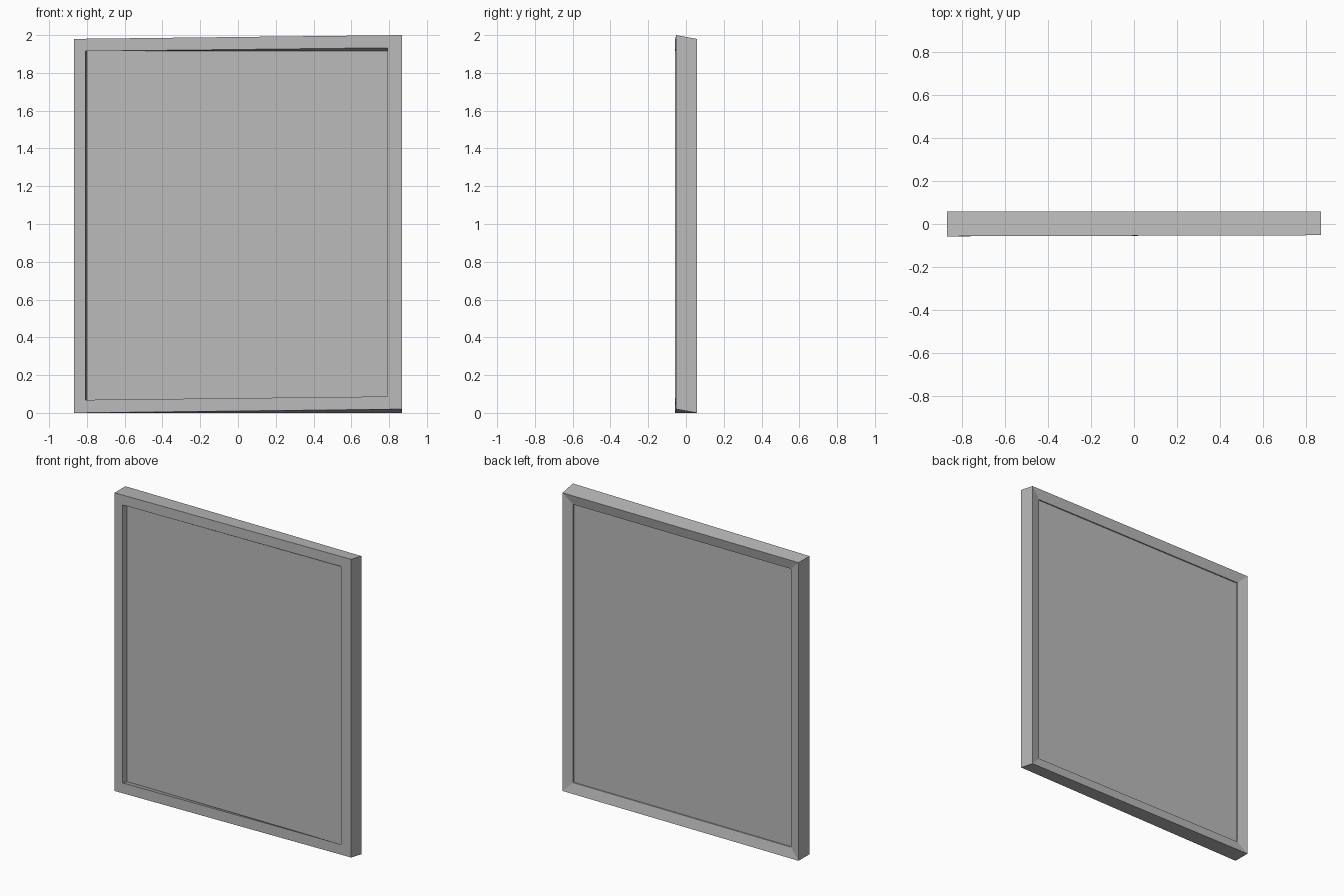
import bpy
import bmesh

cube = bpy.data.objects.get("Cube")
if cube:
    bpy.data.objects.remove(cube, do_unlink=True)

grey = bpy.data.materials.new("plain grey")
grey.use_nodes = True
colour = (0.5, 0.5, 0.5, 1)
grey.diffuse_color = colour
grey.node_tree.nodes["Principled BSDF"].inputs["Base Color"].default_value = colour


def make_object(name, bm):
    bmesh.ops.recalc_face_normals(bm, faces=bm.faces[:])
    mesh = bpy.data.meshes.new(name)
    bm.to_mesh(mesh)
    bm.free()
    mesh.materials.append(grey)
    obj = bpy.data.objects.new(name, mesh)
    bpy.context.collection.objects.link(obj)
    return obj


def ring(bm, left, right, bottom, top, y, lift=0.0, swing=0.0):
    """Four corners at depth y; the +x side is raised by lift and moved by swing."""
    return [bm.verts.new(co) for co in (
        (left, y, bottom), (right, y + swing, bottom + lift),
        (right, y + swing, top + lift), (left, y, top))]


def bridge(bm, a, b):
    for i in range(4):
        j = (i + 1) % 4
        bm.faces.new((a[i], a[j], b[j], b[i]))


W, H, D = 0.867, 1.98, 0.057     # half width, height, half depth
IN_W, IN_LOW, IN_TOP = 0.80, 0.067, 1.915
PANEL_FRONT, PANEL_BACK = -0.022, 0.034

# Mitred frame: slightly twisted front, sloping back rails
bm = bmesh.new()
loops = [
    ring(bm, -W, W, 0, H, -D, lift=0.02, swing=0.005),
    ring(bm, -W, W, 0, H, D),
    ring(bm, -IN_W, IN_W, IN_LOW, IN_TOP, D - 0.015),
    ring(bm, -IN_W, IN_W, IN_LOW, IN_TOP, PANEL_FRONT),
    ring(bm, -IN_W - 0.008, IN_W - 0.008, IN_LOW + 0.002, IN_TOP, -D,
         lift=0.018, swing=0.005),
]
for a, b in zip(loops, loops[1:] + loops[:1]):
    bridge(bm, a, b)
make_object("frame", bm)

# Flat panel held inside the frame
bm = bmesh.new()
front = ring(bm, -IN_W, IN_W, IN_LOW, IN_TOP, PANEL_FRONT)
back = ring(bm, -IN_W, IN_W, IN_LOW, IN_TOP, PANEL_BACK)
bridge(bm, front, back)
bm.faces.new(front)
bm.faces.new(back)
make_object("panel", bm)
